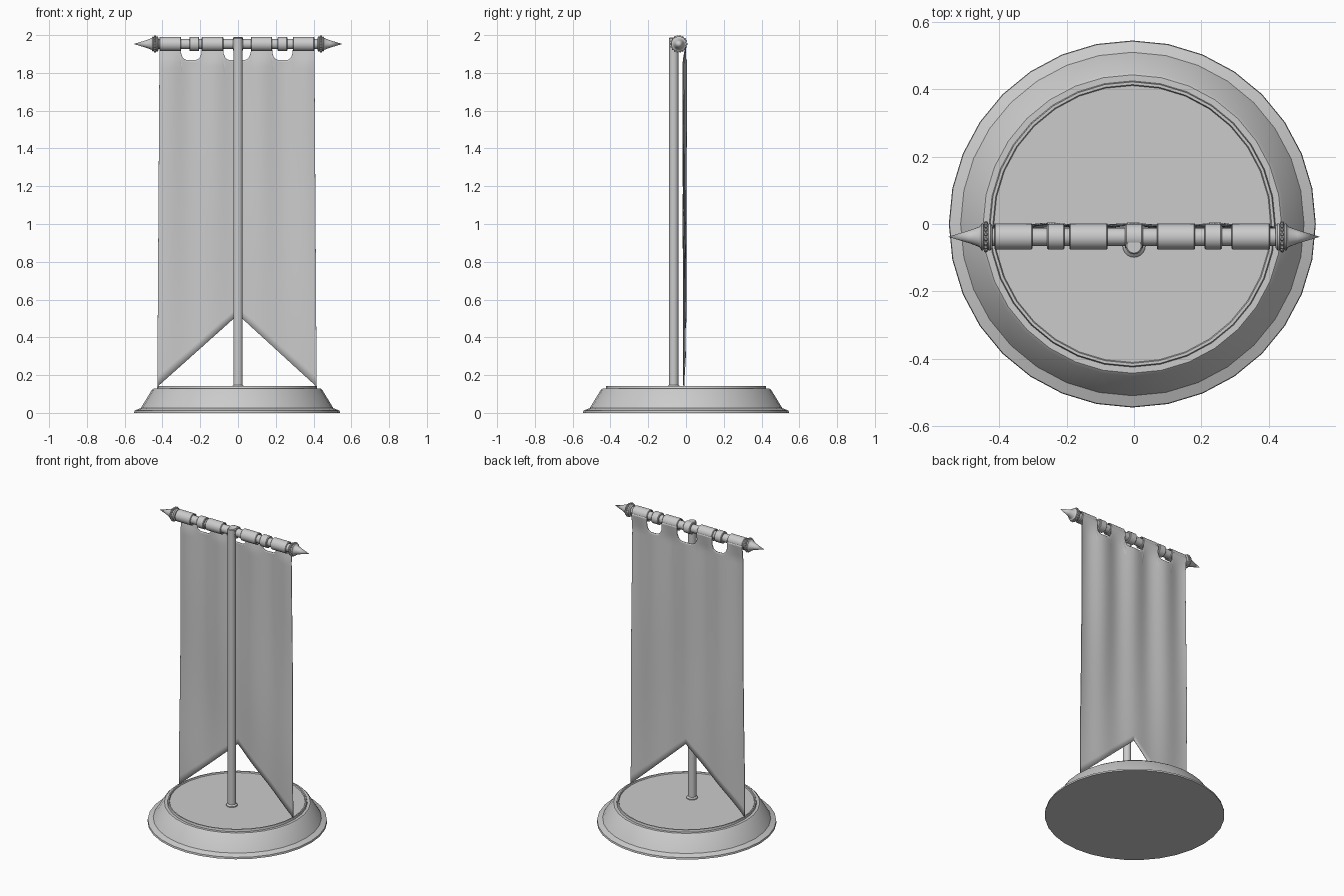
import bpy, bmesh, math
from mathutils import Matrix, Vector

if "Cube" in bpy.data.objects:
    bpy.data.objects.remove(bpy.data.objects["Cube"])

BAR_Y, BAR_Z = -0.038, 1.953
CX = -0.005


def finish(bm, name, angle=30):
    bmesh.ops.recalc_face_normals(bm, faces=bm.faces)
    me = bpy.data.meshes.new(name)
    bm.to_mesh(me)
    bm.free()
    ob = bpy.data.objects.new(name, me)
    bpy.context.collection.objects.link(ob)
    bpy.ops.object.select_all(action='DESELECT')
    ob.select_set(True)
    bpy.context.view_layer.objects.active = ob
    bpy.ops.object.shade_smooth_by_angle(angle=math.radians(angle))
    return ob


def lathe(name, profile, sides, loc, along_x=False, closed=False):
    """Spin (radius, height) points around z, or around x for bar parts."""
    bm = bmesh.new()
    rings = []
    for r, h in profile:
        n = sides if r > 0 else 1
        ring = []
        for i in range(n):
            a = 2 * math.pi * i / sides
            p = (r * math.cos(a), r * math.sin(a), h)
            if along_x:
                p = (p[2], p[0], p[1])
            ring.append(bm.verts.new(Vector(p) + Vector(loc)))
        rings.append(ring)
    pairs = list(zip(rings, rings[1:]))
    if closed:
        pairs.append((rings[-1], rings[0]))
    for a, b in pairs:
        for i in range(sides):
            j = (i + 1) % sides
            quad = [a[i % len(a)], a[j % len(a)], b[j % len(b)], b[i % len(b)]]
            bm.faces.new(list(dict.fromkeys(quad)))
    return finish(bm, name)


def sleeve(name, x0, x1, r, inner, bevel=0.004):
    prof = [(inner, x0), (r - bevel, x0), (r, x0 + bevel),
            (r, x1 - bevel), (r - bevel, x1), (inner, x1)]
    return lathe(name, prof, 24, (0, BAR_Y, BAR_Z), True, True)


# Round stepped base
lathe("base", [(0, 0), (0.545, 0), (0.543, 0.012), (0.51, 0.025), (0.452, 0.12),
               (0.443, 0.128), (0.425, 0.128), (0.422, 0.142), (0.414, 0.142),
               (0.411, 0.134), (0, 0.134)], 32, (CX, 0, 0))

# Upright pole with foot collar
lathe("pole", [(0, 0.13), (0.034, 0.13), (0.034, 0.14), (0.025, 0.148),
               (0.025, 1.982), (0.021, 1.987), (0, 1.987)], 20, (0, -0.065, 0))

# Crossbar
lathe("crossbar", [(0, -0.44), (0.027, -0.44), (0.027, 0.44), (0, 0.44)],
      20, (0, BAR_Y, BAR_Z), True)

# Metal collars on the bar
for i, x in enumerate((-0.232, 0.0, 0.235)):
    sleeve(f"collar_{i}", x - 0.026, x + 0.026, 0.038, 0.025)

# Cloth loops around the bar
TABS = [(-0.415, -0.302), (-0.192, -0.078), (0.068, 0.181), (0.290, 0.404)]
for i, (a, b) in enumerate(TABS):
    sleeve(f"cloth_loop_{i}", a, b, 0.038, 0.032, 0.003)

# Pointed finials with studded rings
for side, tag in ((-1, "left"), (1, "right")):
    prof = [(0, 0.420), (0.032, 0.420), (0.040, 0.426), (0.040, 0.432),
            (0.037, 0.434), (0.037, 0.446), (0.040, 0.448), (0.040, 0.453),
            (0.032, 0.457), (0.030, 0.460), (0.020, 0.486), (0, 0.552)]
    lathe("finial_" + tag, [(r, side * h) for r, h in prof], 20,
          (0, BAR_Y, BAR_Z), True)
    bm = bmesh.new()
    for k in range(18):
        a = 2 * math.pi * k / 18
        pos = (side * 0.44, BAR_Y + 0.041 * math.cos(a), BAR_Z + 0.041 * math.sin(a))
        bmesh.ops.create_uvsphere(bm, u_segments=8, v_segments=6, radius=0.006,
                                  matrix=Matrix.Translation(pos))
    finish(bm, "ring_studs_" + tag)

# Hanging cloth: columns follow the notched top and swallowtail hem
NOTCHES = [(TABS[i][1], TABS[i + 1][0]) for i in range(3)]


def cloth_top(x):
    for a, b in NOTCHES:
        if a < x < b:
            t = max(0, abs(x - (a + b) / 2) - ((b - a) / 2 - 0.035)) / 0.035
            return 1.868 + 0.045 * (1 - math.sqrt(max(0, 1 - t * t)))
    return BAR_Z


def cloth_point(x, z):
    down = min(1, max(0, (BAR_Z - z) / 0.1))
    low = (BAR_Z - z) / 1.81
    fold = math.cos(2 * math.pi * (x + 0.003) / 0.243) * 0.010 * (1 - 0.85 * low)
    sway = 0.006 * math.sin(7 * x + 4 * z) * low
    y = -0.001 + down * (-0.006 + fold + sway)
    return (CX + (x - CX) * (1 + 0.03 * low), y, z)


edges = [e for t in TABS for e in t]
xs = []
for a, b in zip(edges, edges[1:]):
    xs += [a + 0.0005 + (b - a - 0.001) * k / 14 for k in range(15)]
xs = sorted(xs + [edges[0], edges[-1], 0.0])
ROWS = 44
bm = bmesh.new()
cols = []
for x in xs:
    top = cloth_top(x)
    half = 0.405 if x > 0 else 0.415
    bottom = 0.52 - 0.382 * min(1, abs(x) / half)
    cols.append([bm.verts.new(cloth_point(x, top + (bottom - top) * (k / ROWS) ** 1.3))
                 for k in range(ROWS + 1)])
for a, b in zip(cols, cols[1:]):
    for k in range(ROWS):
        bm.faces.new((a[k], b[k], b[k + 1], a[k + 1]))
cloth = finish(bm, "banner_cloth", 60)
solid = cloth.modifiers.new("thickness", 'SOLIDIFY')
solid.thickness = 0.004
solid.offset = 0
